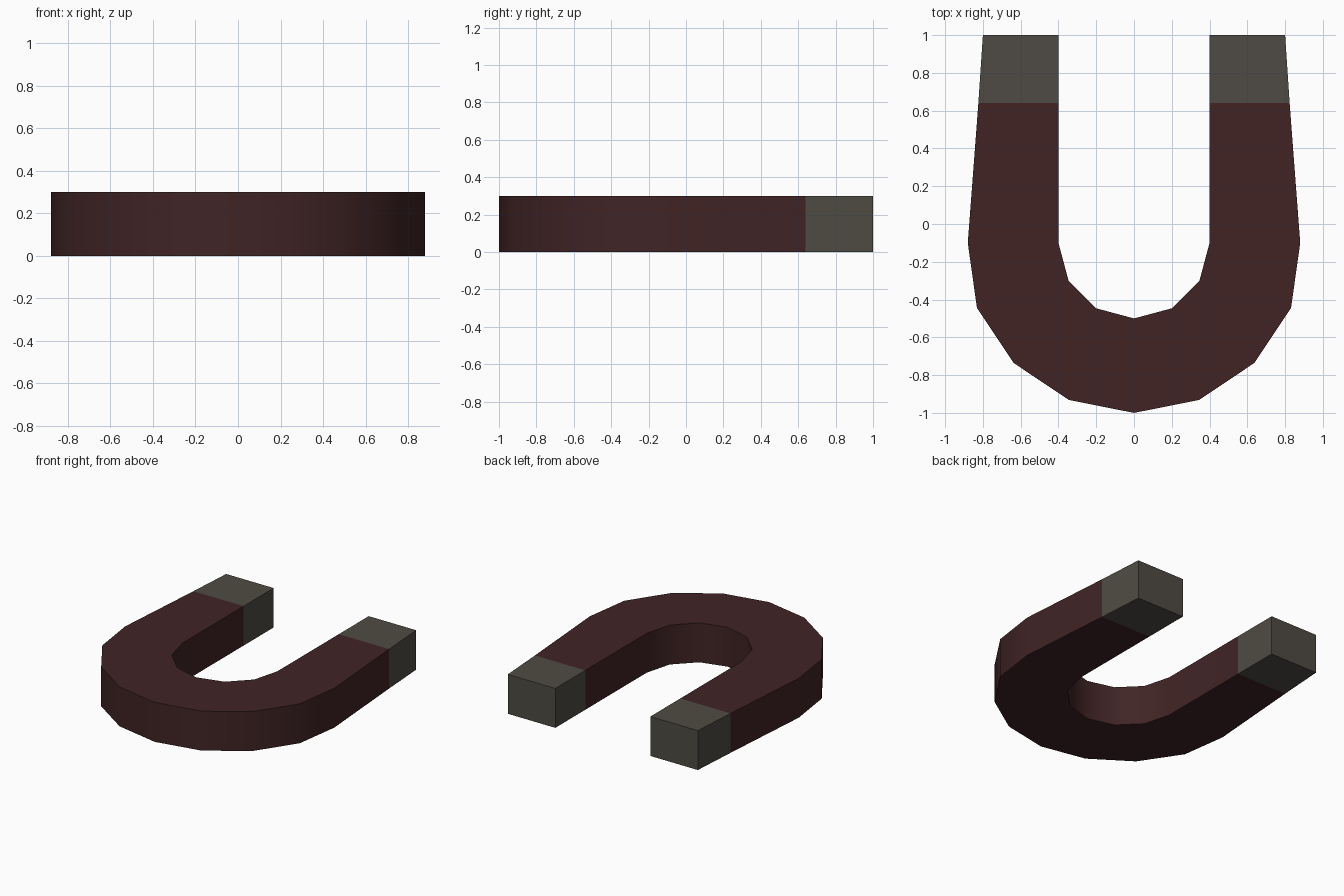
import bpy, bmesh, math

if "Cube" in bpy.data.objects:
    bpy.data.objects.remove(bpy.data.objects["Cube"])

HEIGHT = 0.30
SEAM_Y = 0.64      # where red body meets bare metal tips
ARC_Y = -0.1       # centre of the bend


def material(name, rgb):
    m = bpy.data.materials.new(name)
    m.diffuse_color = (*rgb, 1.0)
    m.use_nodes = True
    m.node_tree.nodes["Principled BSDF"].inputs["Base Color"].default_value = m.diffuse_color
    return m


def prism(name, outline, mat):
    """Extrude a counter-clockwise outline, leaving the hidden seam faces open."""
    bm = bmesh.new()
    low = [bm.verts.new((x, y, 0)) for x, y in outline]
    top = [bm.verts.new((x, y, HEIGHT)) for x, y in outline]
    bm.faces.new(top)
    bm.faces.new(low[::-1])
    n = len(outline)
    for i in range(n):
        j = (i + 1) % n
        if outline[i][1] == SEAM_Y and outline[j][1] == SEAM_Y:
            continue
        bm.faces.new((low[i], low[j], top[j], top[i]))
    me = bpy.data.meshes.new(name)
    bm.to_mesh(me)
    bm.free()
    me.materials.append(mat)
    me.shade_smooth()
    me.set_sharp_from_angle(angle=math.radians(35))
    ob = bpy.data.objects.new(name, me)
    bpy.context.collection.objects.link(ob)
    return ob


def arc(radius, segments):
    """Inner points of a lower half circle, left to right."""
    pts = []
    for i in range(1, segments):
        a = math.pi + math.pi * i / segments
        pts.append((radius * math.cos(a), ARC_Y + radius * math.sin(a)))
    return pts


red = material("dark red paint", (0.052, 0.0175, 0.0185))
steel = material("dull steel", (0.078, 0.071, 0.058))

# Horseshoe body: outer edge left to right, then inner edge back
outer = [(-0.824, SEAM_Y), (-0.88, ARC_Y)] + arc(0.9, 8) + [(0.88, ARC_Y), (0.824, SEAM_Y)]
inner = [(-0.4, SEAM_Y), (-0.4, ARC_Y)] + arc(0.4, 6) + [(0.4, ARC_Y), (0.4, SEAM_Y)]
prism("magnet_body", outer + inner[::-1], red)

# Bare metal pole tips
tip = [(0.4, SEAM_Y), (0.824, SEAM_Y), (0.8, 1.0), (0.4, 1.0)]
prism("right_pole_tip", tip, steel)
prism("left_pole_tip", [(-x, y) for x, y in reversed(tip)], steel)
